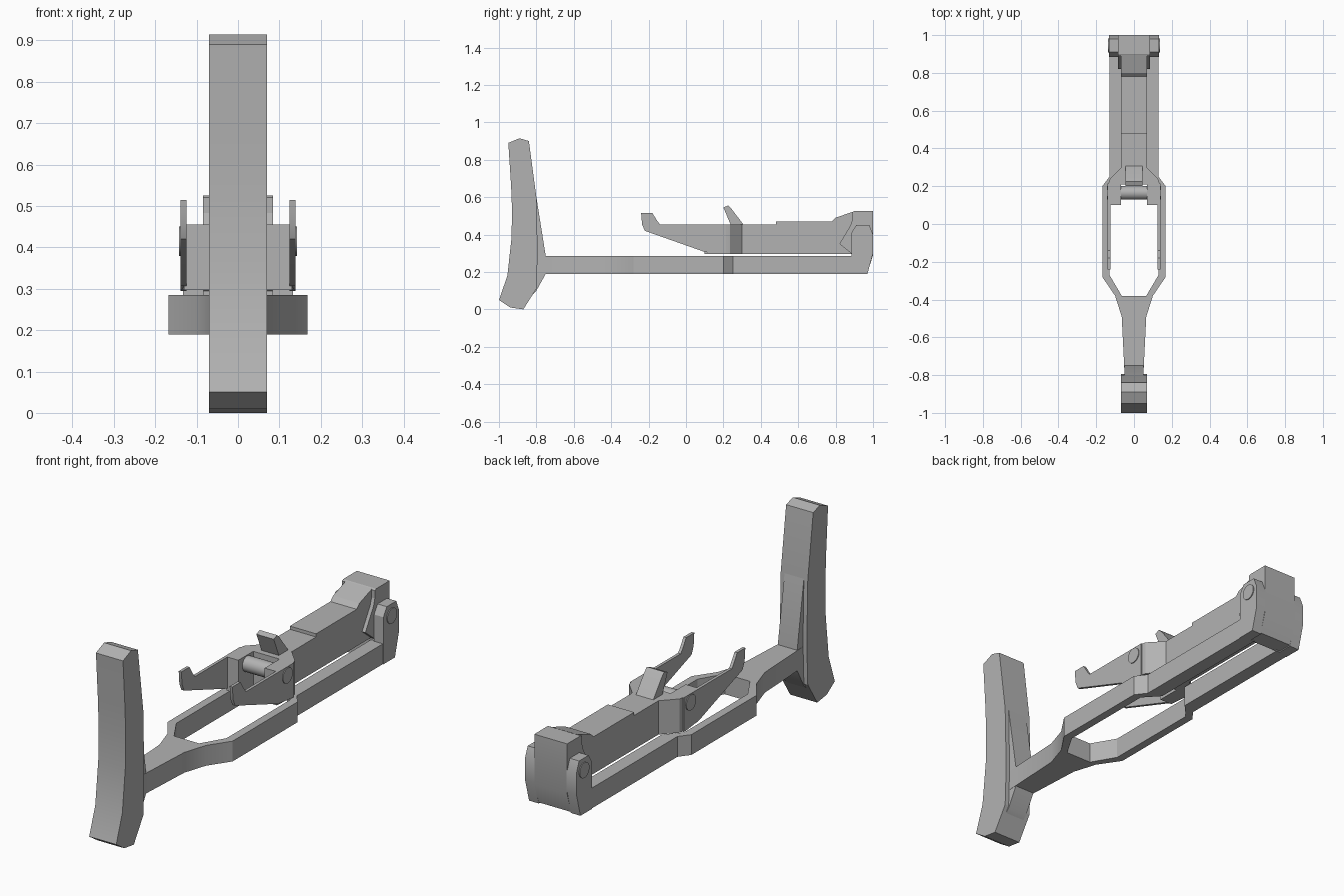
import bpy, bmesh, math

if "Cube" in bpy.data.objects:
    bpy.data.objects.remove(bpy.data.objects["Cube"])

grey = bpy.data.materials.new("grey_metal")
grey.diffuse_color = (0.45, 0.45, 0.45, 1)
grey.use_nodes = True
grey.node_tree.nodes["Principled BSDF"].inputs["Base Color"].default_value = grey.diffuse_color


def finish(name, bm):
    bmesh.ops.recalc_face_normals(bm, faces=bm.faces[:])
    me = bpy.data.meshes.new(name)
    bm.to_mesh(me)
    bm.free()
    me.materials.append(grey)
    ob = bpy.data.objects.new(name, me)
    bpy.context.collection.objects.link(ob)
    bpy.ops.object.select_all(action='DESELECT')
    ob.select_set(True)
    bpy.context.view_layer.objects.active = ob
    bpy.ops.object.shade_smooth_by_angle(angle=math.radians(25))
    return ob


def prism(name, pts, lo, hi, axis):
    """Extrude a side profile (y, z) along x, or a plan (x, y) along z."""
    place = (lambda p, h: (h, *p)) if axis == 'x' else (lambda p, h: (*p, h))
    bm = bmesh.new()
    face = bm.faces.new([bm.verts.new(place(p, lo)) for p in pts])
    new = bmesh.ops.extrude_face_region(bm, geom=[face])['geom']
    shift = (hi - lo, 0, 0) if axis == 'x' else (0, 0, hi - lo)
    bmesh.ops.translate(bm, vec=shift, verts=[v for v in new if isinstance(v, bmesh.types.BMVert)])
    return finish(name, bm)


def pair(name, pts, lo, hi):
    for side, a, b in (("right", lo, hi), ("left", -hi, -lo)):
        prism(f"{name}_{side}", pts, a, b, 'x')


def symmetric(pts):
    return pts + [(-x, y) for x, y in reversed(pts)]


def pin(name, y, z, radius, half):
    bm = bmesh.new()
    bmesh.ops.create_cone(bm, cap_ends=True, segments=24, radius1=radius, radius2=radius, depth=2 * half)
    ob = finish(name, bm)
    ob.rotation_euler.y = math.pi / 2
    ob.location = (0, y, z)


# Shoulder plate and the gusset behind it
prism("shoulder_plate", [
    (-1, .05), (-.94, .01), (-.87, 0), (-.80, .11), (-.793, .30), (-.80, .60), (-.84, .90),
    (-.89, .915), (-.95, .89), (-.935, .66), (-.93, .53), (-.933, .38), (-.955, .18)], -.07, .07, 'x')
prism("plate_gusset", [(-.82, .08), (-.80, .10), (-.75, .19), (-.75, .285), (-.80, .60), (-.82, .70)],
      -.05, .05, 'x')

# Forked frame: neck, wide loop and two long arms
prism("frame", symmetric([
    (.05, -.80), (.052, -.75), (.065, -.49), (.10, -.38), (.168, -.28), (.168, .20), (.13, .25),
    (.13, .90), (.065, .90), (.065, .27), (.13, .20), (.13, -.27), (.065, -.38)]), .19, .285, 'z')

# Hinge ears at the ends of the arms
pair("hinge_ear", [(.885, .19), (.97, .19), (1, .30), (1, .40), (.98, .45), (.91, .45), (.885, .41)],
     .083, .133)
pin("hinge_pin", .945, .395, .036, .137)

# Hinge head and its side wedges
prism("hinge_head", [(.89, .195), (.97, .195), (1, .29), (1, .525), (.90, .525), (.89, .52)],
      -.085, .085, 'x')
pair("head_wedge", [(.82, .35), (.895, .29), (.895, .50), (.88, .45)], .06, .085)

# Folded lever body
prism("lever_body", [(.25, .297), (.895, .297), (.895, .523), (.80, .49), (.78, .47), (.48, .47),
                     (.48, .455), (.25, .455)], -.068, .068, 'x')
prism("lever_yoke", symmetric([(.068, .21), (.068, .10), (.13, .10), (.138, .20), (.13, .235),
                               (.068, .30)]), .297, .455, 'z')
pair("lever_prong", [(-.24, .515), (-.235, .455), (-.22, .42), (.10, .307), (.20, .295), (.215, .295),
                     (.215, .455), (-.14, .455), (-.155, .475), (-.18, .515)], .125, .139)

# Cross pin and thumb tab
pin("cross_pin", .165, .415, .036, .143)
prism("thumb_tab", [(.20, .545), (.225, .555), (.245, .535), (.31, .45), (.24, .45)], -.045, .045, 'x')
